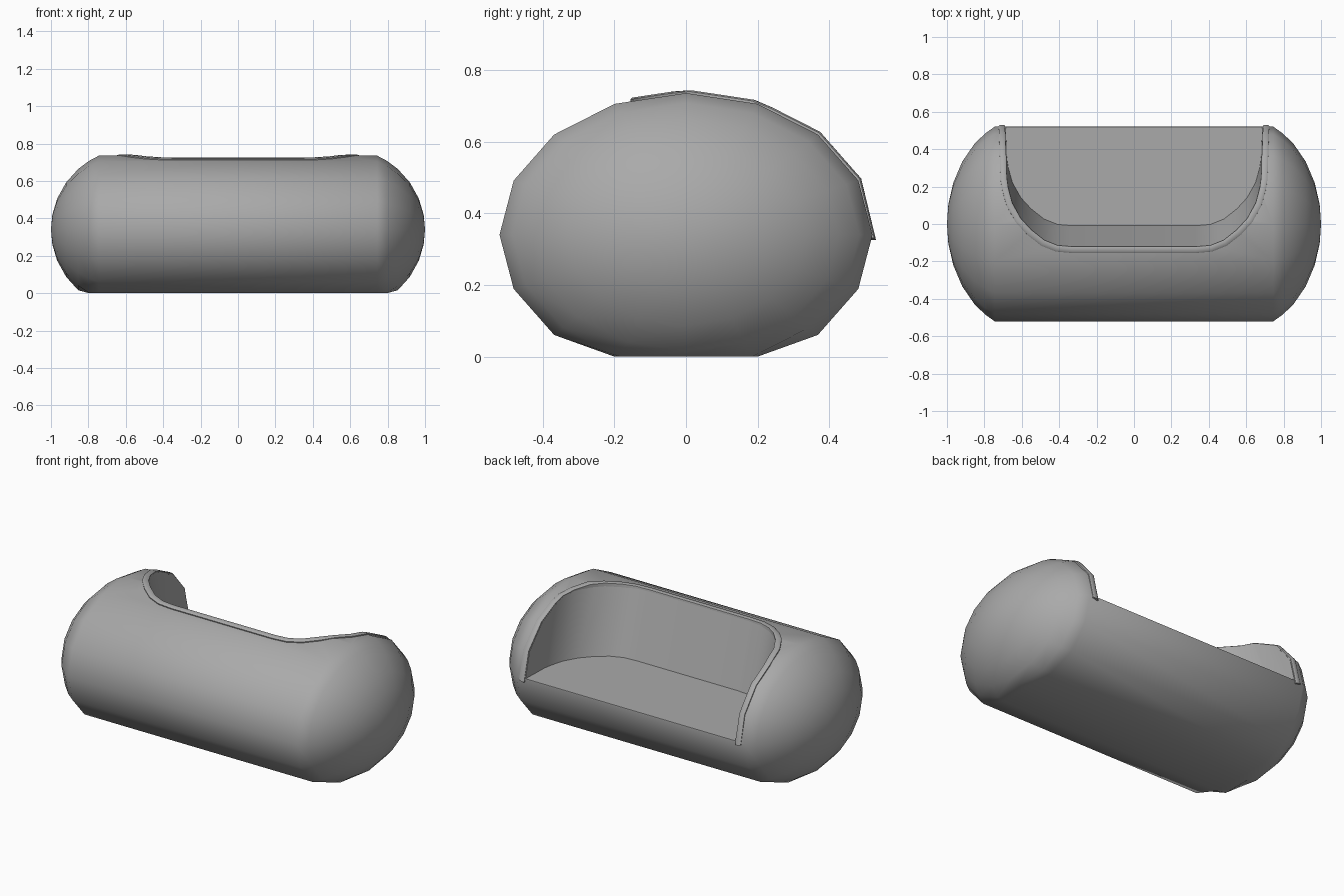
import bpy, bmesh, math
from mathutils import Vector

if "Cube" in bpy.data.objects:
    bpy.data.objects.remove(bpy.data.objects["Cube"], do_unlink=True)

RY, RZ, CZ = 0.52, 0.395, 0.34      # oval section
HALF, SAG = 0.745, 0.255            # straight half length, cap depth
SEAT = 0.345
SIDES = 16

grey = bpy.data.materials.new("warm_grey")
grey.use_nodes = True
grey.diffuse_color = (0.4, 0.4, 0.4, 1)
grey.node_tree.nodes["Principled BSDF"].inputs["Base Color"].default_value = (0.4, 0.4, 0.4, 1)


def make_object(name, bm):
    bmesh.ops.recalc_face_normals(bm, faces=bm.faces)
    mesh = bpy.data.meshes.new(name)
    bm.to_mesh(mesh)
    bm.free()
    mesh.materials.append(grey)
    obj = bpy.data.objects.new(name, mesh)
    bpy.context.collection.objects.link(obj)
    return obj


def select(obj):
    bpy.ops.object.select_all(action='DESELECT')
    obj.select_set(True)
    bpy.context.view_layer.objects.active = obj


def loft(bm, rings, closed=True):
    """Bridge equal-length rings of points with quads."""
    rows = [[bm.verts.new(p) for p in ring] for ring in rings]
    for a, b in zip(rows, rows[1:]):
        n = len(a)
        for i in range(n if closed else n - 1):
            j = (i + 1) % n
            bm.faces.new((a[i], a[j], b[j], b[i]))
    return rows


# Body: faceted oval tube with domed ends and a flattened base
def section(x, f):
    ring = []
    for i in range(SIDES):
        a = math.tau * i / SIDES
        ring.append((x, RY * f * math.cos(a), max(0, CZ + RZ * f * math.sin(a))))
    return ring


radius = (RZ ** 2 + SAG ** 2) / (2 * SAG)
caps = [(1 - radius + math.sqrt(radius ** 2 - (RZ * f) ** 2), f)
        for f in (0.2, 0.42, 0.64, 0.82, 0.93, 1.0)]
stations = [(-x, f) for x, f in caps] + caps[::-1]
bm = bmesh.new()
rows = loft(bm, [section(x, f) for x, f in stations])
for row, x in ((rows[0], -1), (rows[-1], 1)):
    tip = bm.verts.new((x, 0, CZ))
    for i in range(SIDES):
        bm.faces.new((row[i], row[(i + 1) % SIDES], tip))
body = make_object("sofa_body", bm)

# Seat opening outline, right half mirrored to the left
half = [(0.69, 0.52), (0.688, 0.48), (0.684, 0.368), (0.68, 0.24), (0.672, 0.19),
        (0.65, 0.11), (0.605, 0.03), (0.55, -0.03), (0.48, -0.085), (0.41, -0.113), (0.33, -0.12)]
outline = half + [(-x, y) for x, y in reversed(half)]

# Cutter: the outline swept down with a raked backrest
back = [(half[0][0], 0.8)] + outline + [(-half[0][0], 0.8)]
bm = bmesh.new()
rows = loft(bm, [[(x, y + 0.3 * (0.715 - z), z) for x, y in back] for z in (SEAT, 0.9)])
for row in rows:
    bm.faces.new(row)
cutter = make_object("seat_cutter", bm)
cut = body.modifiers.new("seat_cut", 'BOOLEAN')
cut.operation = 'DIFFERENCE'
cut.solver = 'EXACT'
cut.object = cutter
select(body)
bpy.ops.object.modifier_apply(modifier=cut.name)
bpy.data.objects.remove(cutter, do_unlink=True)


# Piping: raised band laid over the body along the rim
def on_body(x, y, lift):
    """Point on the faceted upper surface, lifted along the oval normal."""
    y = min(y, RY)
    step = math.tau / SIDES
    k = min(int(math.acos(max(-1, y / RY)) / step), SIDES // 2 - 1)
    y0, y1 = RY * math.cos(k * step), RY * math.cos((k + 1) * step)
    z0, z1 = RZ * math.sin(k * step), RZ * math.sin((k + 1) * step)
    z = z0 + (z1 - z0) * (y0 - y) / (y0 - y1)
    n = Vector((0, y / RY ** 2, z / RZ ** 2)).normalized()
    return Vector((x, y, CZ + z)) + n * lift


rings = []
for i, (x, y) in enumerate(outline):
    a = Vector(outline[max(i - 1, 0)])
    b = Vector(outline[min(i + 1, len(outline) - 1)])
    d = (b - a).normalized()
    out = Vector((-d.y, d.x))
    profile = ((0, -0.012), (0, 0.006), (0.006, 0.01), (0.028, 0.01), (0.034, 0.006), (0.034, -0.012))
    rings.append([on_body(x + out.x * w, y + out.y * w, lift) for w, lift in profile])
for end in (0, -1):
    for p in rings[end]:
        p.z -= 0.015
bm = bmesh.new()
rows = loft(bm, rings)
bm.faces.new(rows[0])
bm.faces.new(rows[-1])
piping = make_object("rim_piping", bm)

for obj in (body, piping):
    select(obj)
    bpy.ops.object.shade_smooth_by_angle(angle=math.radians(44))
